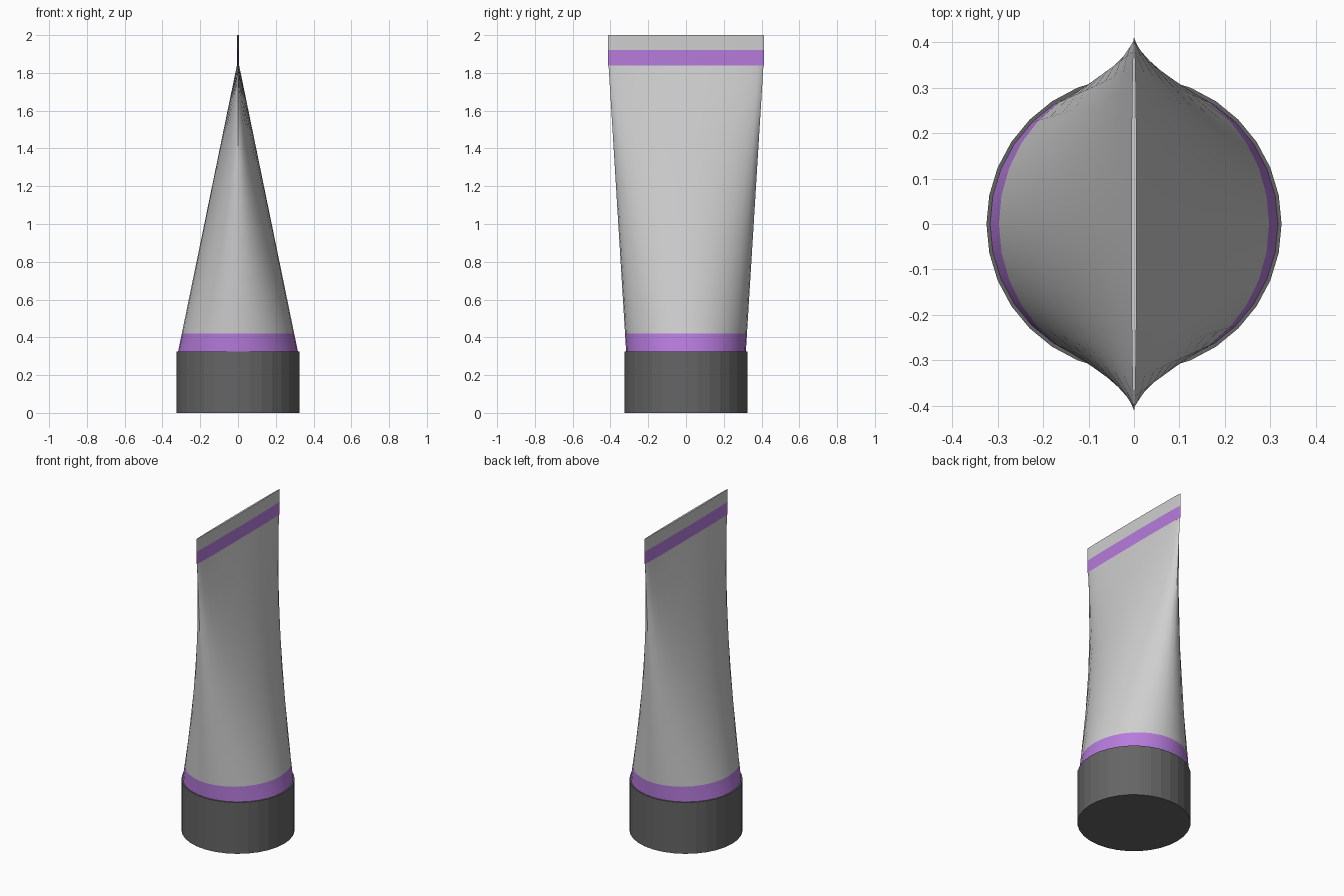
import bpy, bmesh, math

if "Cube" in bpy.data.objects:
    bpy.data.objects.remove(bpy.data.objects["Cube"])

SIDES = 32


def material(name, color):
    m = bpy.data.materials.new(name)
    m.use_nodes = True
    m.diffuse_color = (*color, 1)
    m.node_tree.nodes["Principled BSDF"].inputs["Base Color"].default_value = (*color, 1)
    return m


light_grey = material("light grey", (0.62, 0.62, 0.62))
purple = material("purple", (0.47, 0.20, 0.72))
dark_grey = material("dark grey", (0.13, 0.13, 0.13))


def loft(name, rings, mats, pick=lambda z: 0):
    """Skin a stack of ellipses (half x, half y, z), capped at both ends."""
    bm = bmesh.new()
    loops = []
    for rx, ry, z in rings:
        angles = [math.tau * i / SIDES for i in range(SIDES)]
        loops.append([bm.verts.new((rx * math.cos(a), ry * math.sin(a), z)) for a in angles])
    for low, high in zip(loops, loops[1:]):
        for i in range(SIDES):
            j = (i + 1) % SIDES
            face = bm.faces.new((low[i], low[j], high[j], high[i]))
            face.material_index = pick(face.calc_center_median().z)
    bm.faces.new(loops[0][::-1])
    bm.faces.new(loops[-1])
    mesh = bpy.data.meshes.new(name)
    bm.to_mesh(mesh)
    bm.free()
    obj = bpy.data.objects.new(name, mesh)
    bpy.context.collection.objects.link(obj)
    for m in mats:
        mesh.materials.append(m)
    return obj


# Faceted screw cap that the tube stands on
loft("cap", [(0.325, 0.325, 0), (0.325, 0.325, 0.325)], [dark_grey])

# Tube: round at the cap, squeezed flat at the crimp
BOTTOM, BAND, CRIMP, CRIMP_BAND, TOP = 0.325, 0.42, 1.84, 1.92, 2.0
STEPS = 8
heights = [BOTTOM] + [BAND + (CRIMP - BAND) * i / STEPS for i in range(STEPS + 1)]
rings = []
for z in heights:
    t = (z - BOTTOM) / (CRIMP - BOTTOM)
    rings.append((0.317 + (0.006 - 0.317) * t, 0.317 + (0.41 - 0.317) * t, z))
rings += [(0.006, 0.413, z) for z in (CRIMP, CRIMP_BAND, TOP)]


def band_color(z):
    return 1 if z < BAND or CRIMP <= z < CRIMP_BAND else 0


tube = loft("tube", rings, [light_grey, purple], band_color)
bpy.ops.object.select_all(action="DESELECT")
tube.select_set(True)
bpy.context.view_layer.objects.active = tube
bpy.ops.object.shade_smooth_by_angle(angle=math.radians(40))
